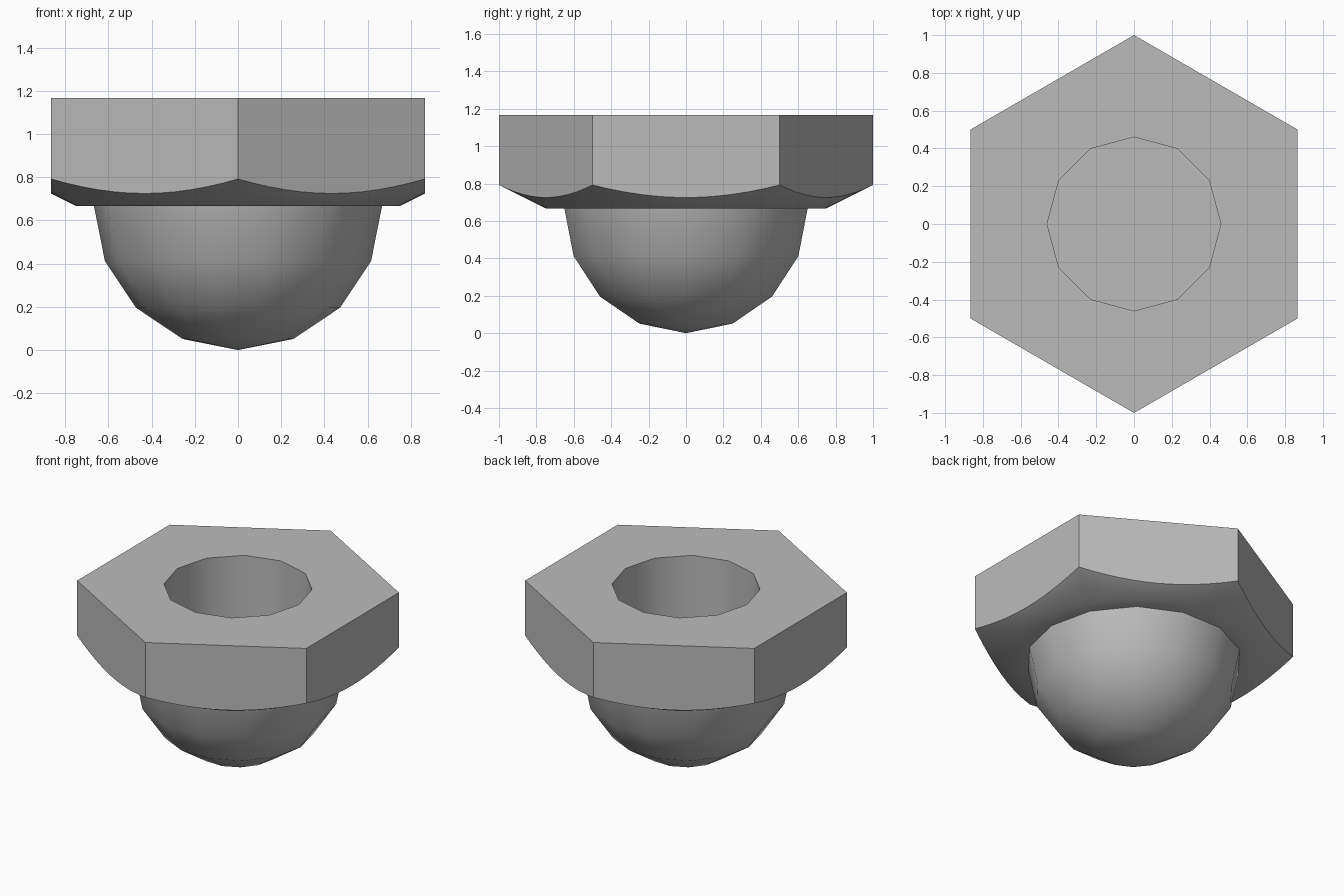
import bpy, bmesh, math
from mathutils import Vector

cube = bpy.data.objects.get("Cube")
if cube:
    bpy.data.objects.remove(cube)

TOP, SEAT, FLOOR = 1.167, 0.667, 0.42   # head top, head underside, bore floor
CHAMFER, BORE, DOME = 0.75, 0.46, 0.667  # radii
STEPS = 12                               # divisions along each hex side

steel = bpy.data.materials.new("grey steel")
steel.use_nodes = True
colour = (0.5, 0.5, 0.5, 1)
steel.diffuse_color = colour
steel.node_tree.nodes["Principled BSDF"].inputs["Base Color"].default_value = colour


def ring(bm, count, radius, z):
    turn = 2 * math.pi / count
    return [bm.verts.new((radius * math.cos(i * turn), radius * math.sin(i * turn), z))
            for i in range(count)]


def skin(bm, lower, upper):
    n = len(lower)
    for i in range(n):
        j = (i + 1) % n
        bm.faces.new((lower[i], lower[j], upper[j], upper[i]))


def finish(bm, name):
    mesh = bpy.data.meshes.new(name)
    bm.to_mesh(mesh)
    bm.free()
    mesh.materials.append(steel)
    obj = bpy.data.objects.new(name, mesh)
    bpy.context.collection.objects.link(obj)
    bpy.ops.object.select_all(action="DESELECT")
    obj.select_set(True)
    bpy.context.view_layer.objects.active = obj
    bpy.ops.object.shade_smooth_by_angle(angle=math.radians(35))


# Hexagonal head with conical chamfer and blind bore
bm = bmesh.new()
angles = [math.radians(30 + 60 * k) for k in range(6)]
corners = [Vector((math.cos(a), math.sin(a), TOP)) for a in angles]
top = [bm.verts.new(c) for c in corners]
edge, rim, inner = [], [], []
for k in range(6):
    for s in range(STEPS):
        p = corners[k].lerp(corners[(k + 1) % 6], s / STEPS)
        r = p.xy.length
        edge.append(bm.verts.new((p.x, p.y, SEAT + (r - CHAMFER) / 2)))
        for loop, size in ((rim, CHAMFER), (inner, 0.6)):
            loop.append(bm.verts.new((p.x / r * size, p.y / r * size, SEAT)))
skin(bm, rim, edge)
skin(bm, inner, rim)
mouth = ring(bm, 12, BORE, TOP)
base = ring(bm, 12, BORE, FLOOR)
for k in range(6):
    n = (k + 1) % 6
    low = [edge[(k * STEPS + s) % len(edge)] for s in range(STEPS + 1)]
    bm.faces.new(low + [top[n], top[k]])
    # Top face around the bore mouth
    a, b, c, d = (mouth[(2 * k + i) % 12] for i in range(4))
    bm.faces.new((top[k], b, a))
    bm.faces.new((top[k], c, b))
    bm.faces.new((top[k], top[n], c))
skin(bm, mouth, base)
bm.faces.new(base)
finish(bm, "hex_head")

# Domed cap, a faceted half sphere with its pole at the bottom
bm = bmesh.new()
rings = [ring(bm, 14, DOME * math.cos(t), SEAT - DOME * math.sin(t))
         for t in (i * math.pi / 8 for i in range(4))]
for upper, lower in zip(rings, rings[1:]):
    skin(bm, lower, upper)
pole = bm.verts.new((0, 0, 0))
for i in range(14):
    bm.faces.new((pole, rings[-1][(i + 1) % 14], rings[-1][i]))
finish(bm, "domed_cap")
